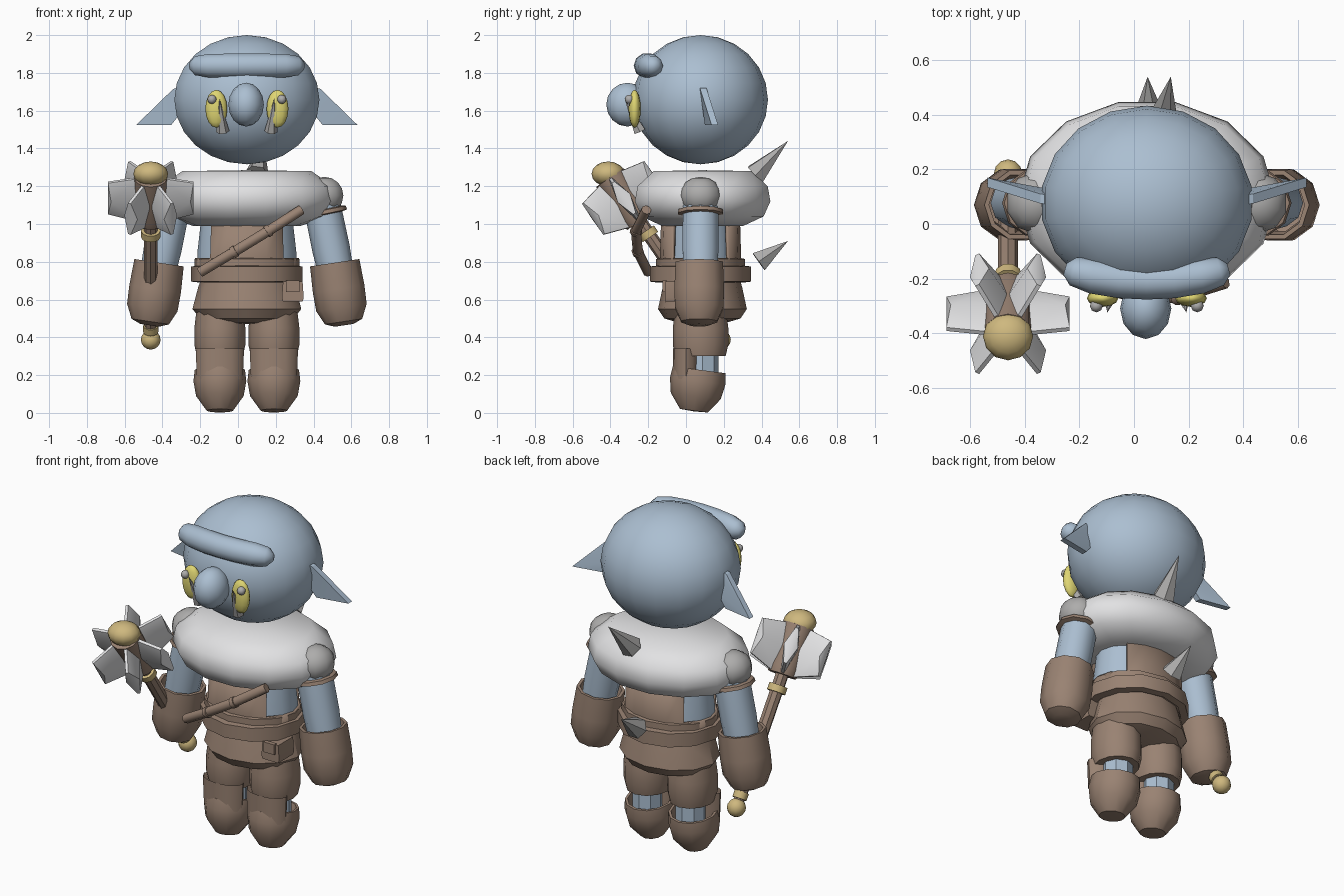
import bpy, bmesh, math
from mathutils import Vector, Matrix

if "Cube" in bpy.data.objects:
    bpy.data.objects.remove(bpy.data.objects["Cube"], do_unlink=True)

CX, CY = 0.047, 0.077   # body centre line


def material(name, color):
    m = bpy.data.materials.new(name)
    m.use_nodes = True
    m.diffuse_color = (*color, 1)
    bsdf = next(n for n in m.node_tree.nodes if n.type == 'BSDF_PRINCIPLED')
    bsdf.inputs["Base Color"].default_value = (*color, 1)
    return m


SKIN = material("pale blue skin", (0.41, 0.52, 0.64))
LEATHER = material("brown leather", (0.32, 0.225, 0.17))
FUR = material("white fur", (0.76, 0.76, 0.77))
BONE = material("grey bone", (0.42, 0.415, 0.41))
GOLD = material("gold", (0.62, 0.48, 0.21))
EYE = material("yellow eye", (0.74, 0.67, 0.17))


def finish(name, bm, mat, angle=40):
    bmesh.ops.recalc_face_normals(bm, faces=bm.faces)
    mesh = bpy.data.meshes.new(name)
    bm.to_mesh(mesh)
    bm.free()
    mesh.materials.append(mat)
    ob = bpy.data.objects.new(name, mesh)
    bpy.context.collection.objects.link(ob)
    bpy.ops.object.select_all(action='DESELECT')
    ob.select_set(True)
    bpy.context.view_layer.objects.active = ob
    bpy.ops.object.shade_smooth_by_angle(angle=math.radians(angle))
    return ob


def lathe(name, profile, mat, loc, scale=(1, 1), axis=(0, 0, 1), seg=12, keep=None, angle=40):
    """Spin (radius, height) points round an axis; keep(x, z) filters faces."""
    bm = bmesh.new()
    rings = []
    for r, h in profile:
        rings.append([bm.verts.new((r * scale[0] * math.cos(math.tau * i / seg),
                                    r * scale[1] * math.sin(math.tau * i / seg), h))
                      for i in range(seg)])
    for a, b in zip(rings, rings[1:]):
        for i in range(seg):
            j = (i + 1) % seg
            bm.faces.new((a[i], a[j], b[j], b[i]))
    if keep:
        gone = [f for f in bm.faces
                if not keep(f.calc_center_median().x, f.calc_center_median().z)]
        bmesh.ops.delete(bm, geom=gone, context='FACES')
    bmesh.ops.remove_doubles(bm, verts=bm.verts, dist=0.0005)
    turn = Vector((0, 0, 1)).rotation_difference(Vector(axis)).to_matrix().to_4x4()
    bm.transform(Matrix.Translation(loc) @ turn)
    return finish(name, bm, mat, angle)


def ball(name, mat, loc, radii, seg=16, rings=10):
    bm = bmesh.new()
    bmesh.ops.create_uvsphere(bm, u_segments=seg, v_segments=rings, radius=1)
    bm.transform(Matrix.Translation(loc) @ Matrix.Diagonal((*radii, 1)))
    return finish(name, bm, mat, 60)


def spike(name, base, tip, r, mat=BONE, seg=6):
    d = Vector(tip) - Vector(base)
    return lathe(name, [(0, 0), (r, 0), (0, d.length)], mat, base, axis=d, seg=seg)


def hull(name, points, mat, angle=40):
    bm = bmesh.new()
    for p in points:
        bm.verts.new(p)
    bmesh.ops.convex_hull(bm, input=bm.verts)
    return finish(name, bm, mat, angle)


def tube(name, mat, path, radii, squash=1, seg=10):
    """Closed tube through path points with a radius at each one."""
    bm = bmesh.new()
    pts = [Vector(p) for p in path]
    rings = []
    for i, p in enumerate(pts):
        t = (pts[min(i + 1, len(pts) - 1)] - pts[max(i - 1, 0)]).normalized()
        u = t.cross(Vector((0, 0, 1))).normalized()
        v = u.cross(t)
        rings.append([bm.verts.new(p + radii[i] * (squash * u * math.cos(math.tau * k / seg)
                                                   + v * math.sin(math.tau * k / seg)))
                      for k in range(seg)])
    for a, b in zip(rings, rings[1:]):
        for k in range(seg):
            bm.faces.new((a[k], a[(k + 1) % seg], b[(k + 1) % seg], b[k]))
    bm.faces.new(rings[0])
    bm.faces.new(rings[-1])
    return finish(name, bm, mat, 50)


# Head and face
ball("head", SKIN, (CX, CY, 1.658), (0.39, 0.357, 0.342), 18, 12)
ball("nose", SKIN, (0.043, -0.31, 1.632), (0.094, 0.112, 0.116), 12, 8)
tube("brow", SKIN,
     [(CX + x, -0.21 + 0.5 * x * x, 1.838) for x in (-0.3, -0.27, -0.2, -0.1, 0, 0.1, 0.2, 0.27, 0.3)],
     [0.022, 0.053, 0.065, 0.067, 0.067, 0.067, 0.065, 0.053, 0.022])
for s, side in ((-1, "right"), (1, "left")):
    ball(side + "_eye", EYE, (CX + s * 0.162, -0.272, 1.61), (0.058, 0.032, 0.1), 12, 8)
    ball(side + "_eye_glint", BONE, (CX + s * 0.185, -0.3, 1.66), (0.024, 0.024, 0.024), 8, 6)
    spike(side + "_tusk", (CX + s * 0.128, -0.245, 1.49), (CX + s * 0.145, -0.325, 1.665), 0.035)
    outline = [(0.34, 0.07, 1.73), (0.39, 0.075, 1.715), (0.585, 0.135, 1.525),
               (0.4, 0.1, 1.525), (0.34, 0.09, 1.6)]
    hull(side + "_ear", [(CX + s * x, y + d, z) for x, y, z in outline for d in (0, 0.035)], SKIN, 25)

# Fur collar and back spikes
lathe("fur_collar", [(0, 1.02), (0.6, 0.99), (0.9, 1.04), (1, 1.12), (0.96, 1.2),
                     (0.72, 1.28), (0, 1.285)], FUR, (CX, 0.088, 0), (0.475, 0.368), seg=14, angle=60)
spike("upper_back_spike", (0.1, 0.37, 1.265), (0.135, 0.54, 1.44), 0.063)
spike("lower_back_spike", (0.055, 0.385, 0.8), (0.05, 0.54, 0.91), 0.063)

# Torso, open-sided tunic, belt and skirt
lathe("torso", [(0, 0.72), (1, 0.72), (1, 0.85), (0.9, 1.08), (0, 1.08)],
      SKIN, (CX, CY, 0), (0.262, 0.19), seg=16)
tunic = lathe("tunic", [(1, 0.7), (1, 0.82), (0.97, 1.04)], LEATHER, (CX, CY, 0), (0.275, 0.215), seg=16,
              keep=lambda x, z: z < 0.8 or abs(x) < 0.2)
wall = tunic.modifiers.new("thickness", 'SOLIDIFY')
wall.thickness = 0.02
lathe("waistband", [(0.9, 0.76), (1, 0.77), (1, 0.815), (0.9, 0.82)],
      LEATHER, (CX, CY, 0), (0.278, 0.235))
lathe("belt", [(0.85, 0.69), (1, 0.695), (1, 0.775), (0.85, 0.78)], LEATHER, (CX, CY, 0), (0.295, 0.268))
lathe("skirt", [(0.83, 0.72), (0.9, 0.66), (1, 0.55), (0.86, 0.5), (0.5, 0.475), (0, 0.47)],
      LEATHER, (CX, CY + 0.01, 0), (0.288, 0.235), angle=35)

# Belt pouch
hull("pouch", [(0.29 + x * w, y, z) for x in (-1, 1) for y in (-0.11, 0.03)
               for w, z in ((0.052, 0.59), (0.058, 0.61), (0.052, 0.695))], LEATHER)
hull("pouch_flap", [(0.29 + x, y, z) for x in (-0.035, 0.035) for y in (-0.125, -0.1)
                    for z in (0.64, 0.7)], LEATHER)

# Slung strap with segments
strap = [(-0.2, -0.2, 0.745), (-0.02, -0.255, 0.853), (0.16, -0.265, 0.963), (0.335, -0.21, 1.075)]
tube("slung_strap", LEATHER, strap, [0.027] * 4, seg=8)
for n, i in enumerate((1, 2)):
    p, d = Vector(strap[i]), (Vector(strap[i + 1]) - Vector(strap[i - 1])).normalized()
    tube(f"strap_band_{n}", LEATHER, [p - 0.012 * d, p + 0.012 * d], [0.032] * 2, seg=8)

# Limbs
for s, side in ((-1, "right"), (1, "left")):
    shoulder = Vector((CX + s * 0.385, CY, 1.16))
    wrist = Vector((CX + s * 0.485, CY, 0.68))
    down = wrist - shoulder
    ball(side + "_shoulder_pad", BONE, (CX + s * 0.41, CY, 1.15), (0.106, 0.112, 0.1), 10, 8)
    lathe(side + "_arm", [(0, 0), (0.098, 0), (0.1, 0.3), (0.09, down.length), (0, down.length)],
          SKIN, shoulder, axis=down, seg=10)
    lathe(side + "_sleeve_hem", [(0.1, 0.085), (0.122, 0.09), (0.126, 0.11), (0.1, 0.115)],
          LEATHER, shoulder, axis=down, seg=10)
    lathe(side + "_glove", [(0.1, 0.1), (0.115, 0), (0.132, 0), (0.138, 0.14), (0.135, 0.24),
                            (0.1, 0.315), (0.05, 0.335), (0, 0.335)],
          LEATHER, (CX + s * 0.465, CY - 0.007, 0.795), axis=(s * 0.15, 0, -1), seg=10)

    x = CX + s * 0.143
    lathe(side + "_trouser_leg", [(0, 0.3), (0.9, 0.3), (1, 0.36), (1, 0.45), (0.9, 0.56), (0, 0.56)],
          LEATHER, (x, CY, 0), (0.135, 0.147))
    lathe(side + "_shin_guard", [(0.95, 0.18), (1, 0.34)], LEATHER, (x, 0, 0), (0.128, 0.07))
    lathe(side + "_shin", [(0.085, 0.12), (0.085, 0.34)], SKIN, (x, 0.088, 0), seg=8)
    lathe(side + "_boot", [(0.75, 0.15), (0.85, 0.23), (0.95, 0.23), (1, 0.17), (0.9, 0.09),
                           (0.5, 0.012), (0, 0.008)],
          LEATHER, (x, 0.04, 0), (0.14, 0.148), axis=(0, 0.13, 1))

# Mace: t is the distance along the slanted axis from the pommel
AXIS = Vector((0, -0.565, 0.825)).normalized()
UP = AXIS.cross(Vector((1, 0, 0)))
POMMEL = Vector((-0.462, 0.185, 0.387))


def mace_point(t, r=0.0, a=0.0, off=0.0):
    out = Vector((1, 0, 0)) * math.cos(a) + UP * math.sin(a)
    return POMMEL + AXIS * t + out * r + AXIS.cross(out) * off


ball("mace_pommel", GOLD, POMMEL, (0.052, 0.052, 0.052), 12, 8)
lathe("mace_handle", [(0.026, 0), (0.036, 0.12), (0.036, 0.8)], LEATHER, POMMEL, axis=AXIS, seg=8)
for t, r in ((0.07, 0.04), (0.68, 0.052)):
    lathe("mace_collar", [(0, t - 0.02), (r, t - 0.02), (r, t + 0.02), (0, t + 0.02)],
          GOLD, POMMEL, axis=AXIS, seg=10)
lathe("mace_core", [(0, 0.76), (0.08, 0.76), (0.088, 0.8), (0.088, 1.04), (0, 1.05)],
      LEATHER, POMMEL, axis=AXIS)
ball("mace_cap", GOLD, (-0.462, -0.412, 1.265), (0.092, 0.088, 0.066), 12, 8)
for i in range(6):
    a = math.tau * i / 6
    corners = [mace_point(t, r, a, o) for t, r in ((0.76, 0.06), (1.04, 0.06), (1.01, 0.226), (0.81, 0.226))
               for o in (-0.008, 0.008)]
    ridge = [mace_point(0.91, r, a, o) for r in (0.08, 0.21) for o in (-0.04, 0.04)]
    hull(f"mace_flange_{i + 1}", corners + ridge, FUR)
